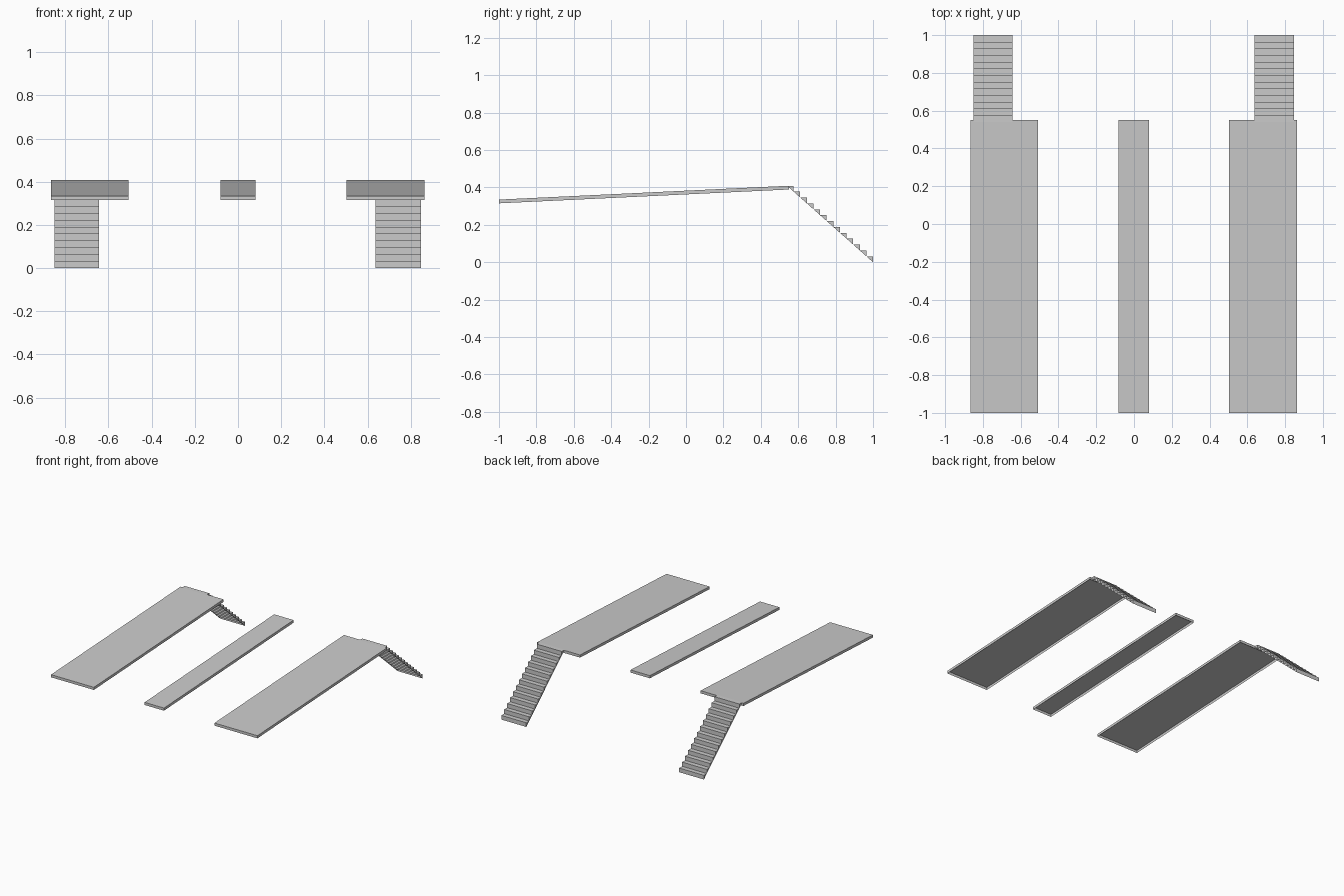
import bpy

if "Cube" in bpy.data.objects:
    bpy.data.objects.remove(bpy.data.objects["Cube"])

Y0, Y1 = -1.0, 0.55          # platform run
STEPS = 13


def make_object(name, verts, faces):
    mesh = bpy.data.meshes.new(name)
    mesh.from_pydata(verts, [], faces)
    mesh.update()
    obj = bpy.data.objects.new(name, mesh)
    bpy.context.collection.objects.link(obj)
    return obj


def platform(name, xa, xb):
    # Sloping slab: top and four sides, open underneath
    verts = [(x, y, z + dz) for dz in (0, 0.02)
             for x, y, z in ((xa, Y0, 0.315), (xb, Y0, 0.315),
                             (xb, Y1, 0.389), (xa, Y1, 0.389))]
    faces = [(4, 5, 6, 7)]
    faces += [(i, (i + 1) % 4, (i + 1) % 4 + 4, i + 4) for i in range(4)]
    return make_object(name, verts, faces)


def staircase(name, xa, xb):
    # Treads, risers and triangular step ends, open underneath
    start, top = 0.54, 0.409
    run, rise = (1.0 - start) / STEPS, top / STEPS
    profile = [(start, top)]
    for i in range(STEPS):
        y = start + (i + 1) * run
        profile += [(y, top - i * rise), (y, top - (i + 1) * rise)]
    verts = [(x, y, z) for y, z in profile for x in (xa, xb)]
    faces = []
    for i in range(len(profile) - 1):
        a = 2 * i
        faces.append((a, a + 1, a + 3, a + 2))
    for i in range(STEPS):
        a = 4 * i
        faces += [(a, a + 2, a + 4), (a + 1, a + 5, a + 3)]
    return make_object(name, verts, faces)


# Three platforms
platform("left_platform", -0.866, -0.507)
platform("middle_platform", -0.082, 0.080)
platform("right_platform", 0.503, 0.863)

# Stairs down from the outer platforms
staircase("left_stairs", -0.850, -0.643)
staircase("right_stairs", 0.638, 0.847)
